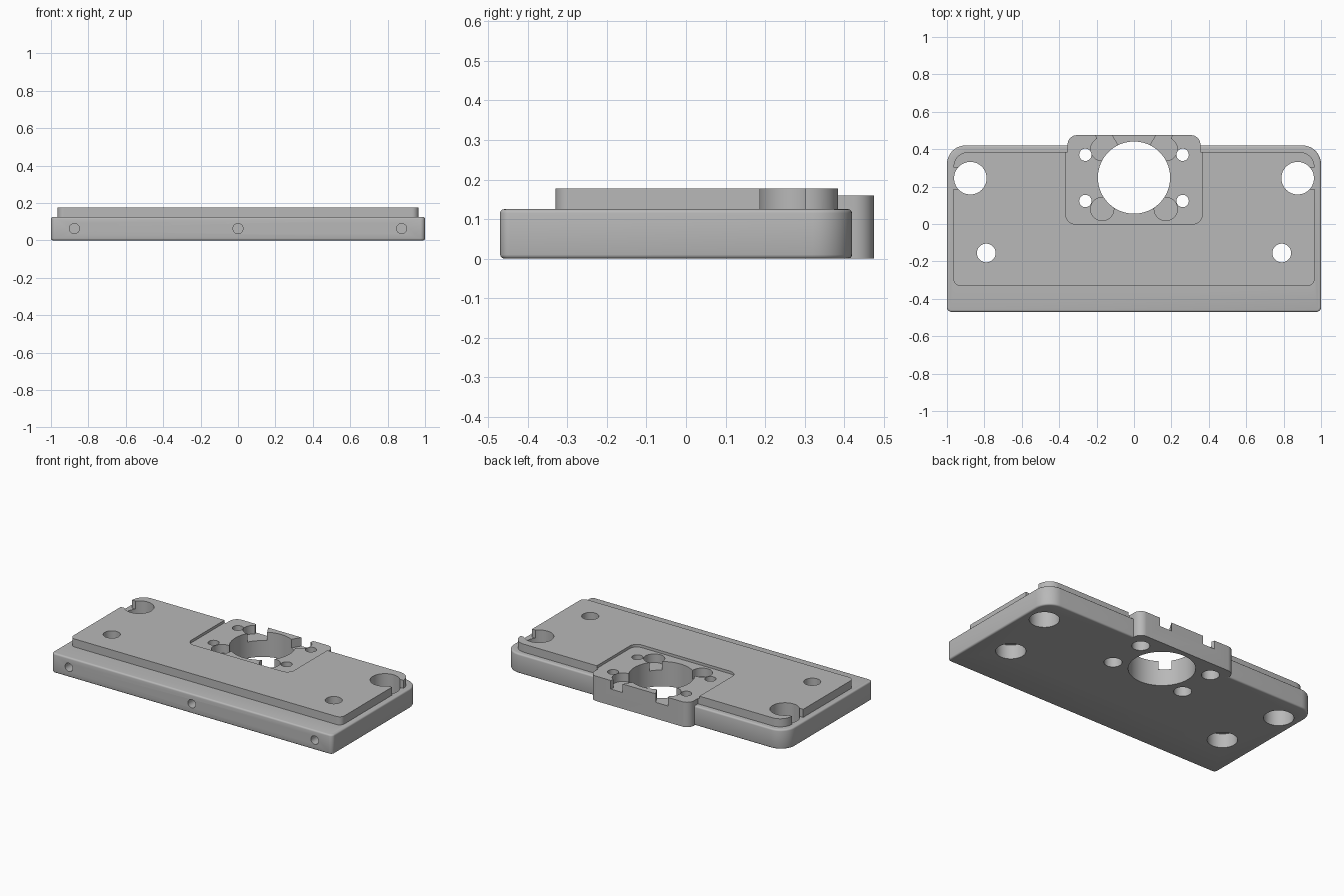
import bpy, bmesh, math

if "Cube" in bpy.data.objects:
    bpy.data.objects.remove(bpy.data.objects["Cube"], do_unlink=True)

metal = bpy.data.materials.new("machined_grey")
metal.use_nodes = True
GREY = (0.48, 0.48, 0.48, 1)
metal.diffuse_color = GREY
metal.node_tree.nodes["Principled BSDF"].inputs["Base Color"].default_value = GREY


def prism(name, outline, z0, z1):
    """Extrude a counter-clockwise outline from z0 up to z1."""
    bm = bmesh.new()
    bottom = bm.faces.new([bm.verts.new((x, y, z0)) for x, y in outline])
    top = bmesh.ops.extrude_face_region(bm, geom=[bottom])["geom"]
    verts = [v for v in top if isinstance(v, bmesh.types.BMVert)]
    bmesh.ops.translate(bm, verts=verts, vec=(0, 0, z1 - z0))
    bmesh.ops.recalc_face_normals(bm, faces=bm.faces)
    mesh = bpy.data.meshes.new(name)
    bm.to_mesh(mesh)
    bm.free()
    mesh.materials.append(metal)
    obj = bpy.data.objects.new(name, mesh)
    bpy.context.collection.objects.link(obj)
    return obj


def rounded(half, y0, y1, r_front, r_back, steps=10):
    """Rectangle outline with separate front and back corner radii."""
    corners = [(half, y1, r_back, 0), (-half, y1, r_back, 90),
               (-half, y0, r_front, 180), (half, y0, r_front, 270)]
    pts = []
    for x, y, r, start in corners:
        cx = x - math.copysign(r, x)
        cy = y - r if y == y1 else y + r
        for i in range(steps + 1):
            a = math.radians(start + 90 * i / steps)
            pts.append((cx + r * math.cos(a), cy + r * math.sin(a)))
    return pts


def circle(x, y, r, n=48):
    return [(x + r * math.cos(math.tau * i / n), y + r * math.sin(math.tau * i / n))
            for i in range(n)]


def apply_modifier(obj, mod):
    bpy.ops.object.select_all(action='DESELECT')
    bpy.context.view_layer.objects.active = obj
    obj.select_set(True)
    bpy.ops.object.modifier_apply(modifier=mod.name)


def combine(obj, other, operation='DIFFERENCE'):
    mod = obj.modifiers.new("combine", 'BOOLEAN')
    mod.operation = operation
    mod.solver = 'EXACT'
    mod.object = other
    apply_modifier(obj, mod)
    bpy.data.objects.remove(other, do_unlink=True)


def cut(obj, outline, z0, z1):
    combine(obj, prism("cutter", outline, z0, z1))


# Base plate with softened edges
plate = prism("mounting_plate", rounded(1, -0.47, 0.42, 0.025, 0.1), 0, 0.125)
bevel = plate.modifiers.new("soft_edges", 'BEVEL')
bevel.width = 0.01
bevel.segments = 3
bevel.limit_method = 'ANGLE'
bevel.angle_limit = math.radians(40)
apply_modifier(plate, bevel)

# Raised pad, open at its sides beside the corner holes
pad = prism("raised_pad", rounded(0.965, -0.33, 0.385, 0.035, 0.08), 0.1, 0.177)
for s in (-1, 1):
    xs = sorted((s * 0.875, s * 1.1))
    cut(pad, [(xs[0], 0.187), (xs[1], 0.187), (xs[1], 0.302), (xs[0], 0.302)], 0, 0.3)
combine(plate, pad, 'UNION')

# Rear block, and the shallow pocket that levels it
block = prism("rear_block", rounded(0.355, 0.05, 0.475, 0.04, 0.05), 0, 0.17)
combine(plate, block, 'UNION')
cut(plate, rounded(0.365, 0, 0.7, 0.05, 0.05), 0.16, 0.3)

# Central bore
cut(plate, circle(0, 0.248, 0.193, 96), -0.1, 0.3)

for s in (-1, 1):
    # Relief lobes around the bore, the rear ones open to the back
    for y in (0.08, 0.40):
        cut(plate, circle(s * 0.17, y, 0.062), 0.105, 0.3)
    neck = [(0.08, 0.40), (0.086, 0.42), (0.127, 0.49),
            (0.207, 0.49), (0.193, 0.43), (0.15, 0.36)]
    neck = [(s * x, y) for x, y in neck]
    cut(plate, neck if s < 0 else neck[::-1], 0.105, 0.3)
    # Small screw holes, counterbored from below
    for y in (0.123, 0.37):
        cut(plate, circle(s * 0.26, y, 0.033, 32), -0.1, 0.3)
        cut(plate, circle(s * 0.26, y, 0.052, 32), -0.1, 0.07)
    # Large corner holes and counterbored front holes
    cut(plate, circle(s * 0.875, 0.245, 0.087), -0.1, 0.3)
    cut(plate, circle(s * 0.79, -0.155, 0.05), -0.1, 0.3)
    cut(plate, circle(s * 0.79, -0.155, 0.087), -0.1, 0.09)

# Blind holes in the front edge
for x in (-0.875, 0, 0.875):
    drill = prism("drill", circle(0, 0, 0.027, 32), -0.2, 0.2)
    drill.rotation_euler.x = math.radians(90)
    drill.location = (x, -0.47, 0.063)
    bpy.context.view_layer.update()
    combine(plate, drill)

bpy.ops.object.select_all(action='DESELECT')
plate.select_set(True)
bpy.context.view_layer.objects.active = plate
bpy.ops.object.shade_smooth_by_angle(angle=math.radians(32))
